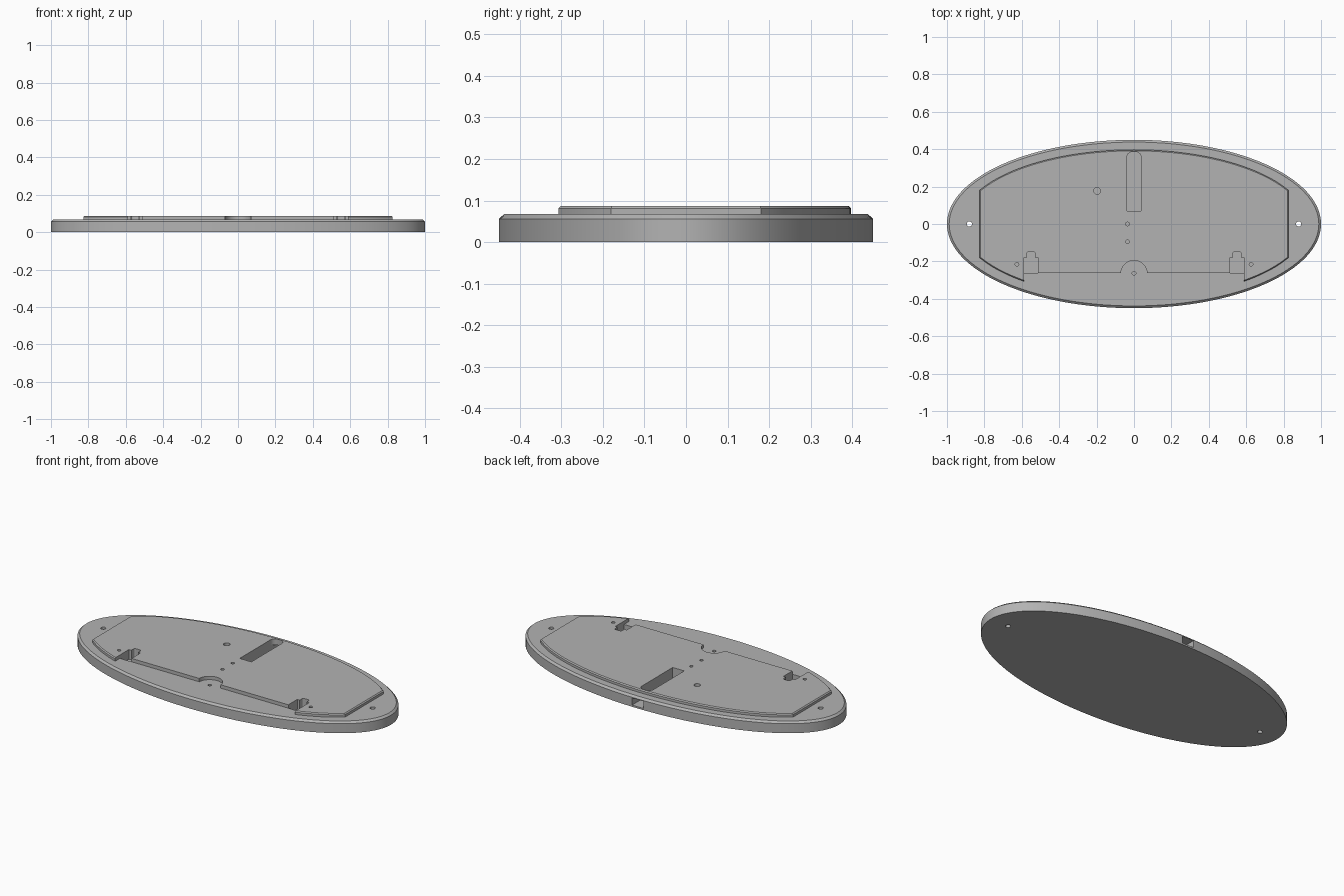
import bpy, bmesh
from math import sin, cos, pi, sqrt, radians

cube = bpy.data.objects.get("Cube")
if cube:
    bpy.data.objects.remove(cube, do_unlink=True)

grey = bpy.data.materials.new("plain_grey")
grey.use_nodes = True
colour = (0.45, 0.45, 0.45, 1)
grey.diffuse_color = colour
grey.node_tree.nodes["Principled BSDF"].inputs["Base Color"].default_value = colour

TOP, DECK, RIM = 0.087, 0.067, 0.056


def loft(name, sections):
    """Closed solid through (outline, z) sections with equal point counts."""
    bm = bmesh.new()
    rings = [[bm.verts.new((x, y, z)) for x, y in pts] for pts, z in sections]
    n = len(rings[0])
    for low, high in zip(rings, rings[1:]):
        for i in range(n):
            j = (i + 1) % n
            bm.faces.new((low[i], low[j], high[j], high[i]))
    bm.faces.new(rings[0][::-1])
    bm.faces.new(rings[-1])
    bmesh.ops.recalc_face_normals(bm, faces=bm.faces[:])
    mesh = bpy.data.meshes.new(name)
    bm.to_mesh(mesh)
    bm.free()
    mesh.materials.append(grey)
    obj = bpy.data.objects.new(name, mesh)
    bpy.context.collection.objects.link(obj)
    return obj


def ellipse(a, b, n=128, cx=0, cy=0):
    return [(cx + a * cos(2 * pi * i / n), cy + b * sin(2 * pi * i / n)) for i in range(n)]


def rect(x0, x1, y0, y1):
    return [(x0, y0), (x1, y0), (x1, y1), (x0, y1)]


def round_end(x0, x1, y0, y1, r, n=8):
    """Rectangle with its two rear corners rounded."""
    arc = [(r * cos(pi / 2 * i / n), r * sin(pi / 2 * i / n)) for i in range(n + 1)]
    right = [(x1 - r + u, y1 - r + v) for u, v in arc]
    left = [(x0 + r - u, y1 - r + v) for u, v in reversed(arc)]
    return [(x0, y0), (x1, y0)] + right + left


def plate_outline(inset, n=48):
    """Ellipse with its two ends cut straight."""
    a, b, half = 0.927 - inset, 0.397 - inset, 0.826 - inset
    xs = [half * (1 - 2 * i / n) for i in range(n + 1)]
    back = [(x, b * sqrt(1 - (x / a) ** 2)) for x in xs]
    return back + [(-x, -y) for x, y in back]


def combine(target, tool, operation="DIFFERENCE"):
    mod = target.modifiers.new("cut", "BOOLEAN")
    mod.object, mod.operation, mod.solver = tool, operation, "EXACT"
    bpy.context.view_layer.update()
    deps = bpy.context.evaluated_depsgraph_get()
    mesh = bpy.data.meshes.new_from_object(target.evaluated_get(deps))
    target.modifiers.clear()
    target.data = mesh
    bpy.data.objects.remove(tool, do_unlink=True)


def cut(target, outline, z0, z1=0.12):
    combine(target, loft("cutter", [(outline, z0), (outline, z1)]))


# Oval base with a chamfered rim
base = loft("oval_base", [(ellipse(1, 0.45), 0), (ellipse(1, 0.45), RIM),
                          (ellipse(0.988, 0.438), DECK)])

# Raised plate with its front edge and half-round relief cut away
plate = loft("raised_plate", [(plate_outline(0), 0.05), (plate_outline(0), TOP - 0.006),
                              (plate_outline(0.006), TOP)])
cut(plate, rect(-0.588, 0.588, -0.6, -0.262), 0.03)
cut(plate, ellipse(0.07, 0.07, 48, 0, -0.265), 0.03)
combine(base, plate, "UNION")

# Stepped pockets at both sides of the front edge
for side in (-1, 1):
    cx = side * 0.55
    cut(base, rect(cx - 0.038, cx + 0.038, -0.262, -0.178), 0.03)
    cut(base, round_end(cx - 0.022, cx + 0.022, -0.2, -0.148, 0.01), 0.03)

# Open slot and the channel that leaves through the rear wall
cut(base, round_end(-0.038, 0.038, 0.07, 0.385, 0.028), 0.01)
cut(base, rect(-0.038, 0.038, 0.0701, 0.6), 0.01, 0.052)

# Mounting holes through the whole base
for x in (-0.88, 0.88):
    cut(base, ellipse(0.014, 0.014, 24, x, 0), -0.05)

# Blind holes
for x, y, r in ((-0.035, 0, 0.01), (-0.035, -0.095, 0.01), (0, -0.263, 0.01),
                (-0.626, -0.215, 0.01), (0.626, -0.215, 0.01), (-0.197, 0.177, 0.018)):
    cut(base, ellipse(r, r, 24, x, y), 0.03)

bpy.ops.object.select_all(action="DESELECT")
base.select_set(True)
bpy.context.view_layer.objects.active = base
bpy.ops.object.shade_smooth_by_angle(angle=radians(25))
